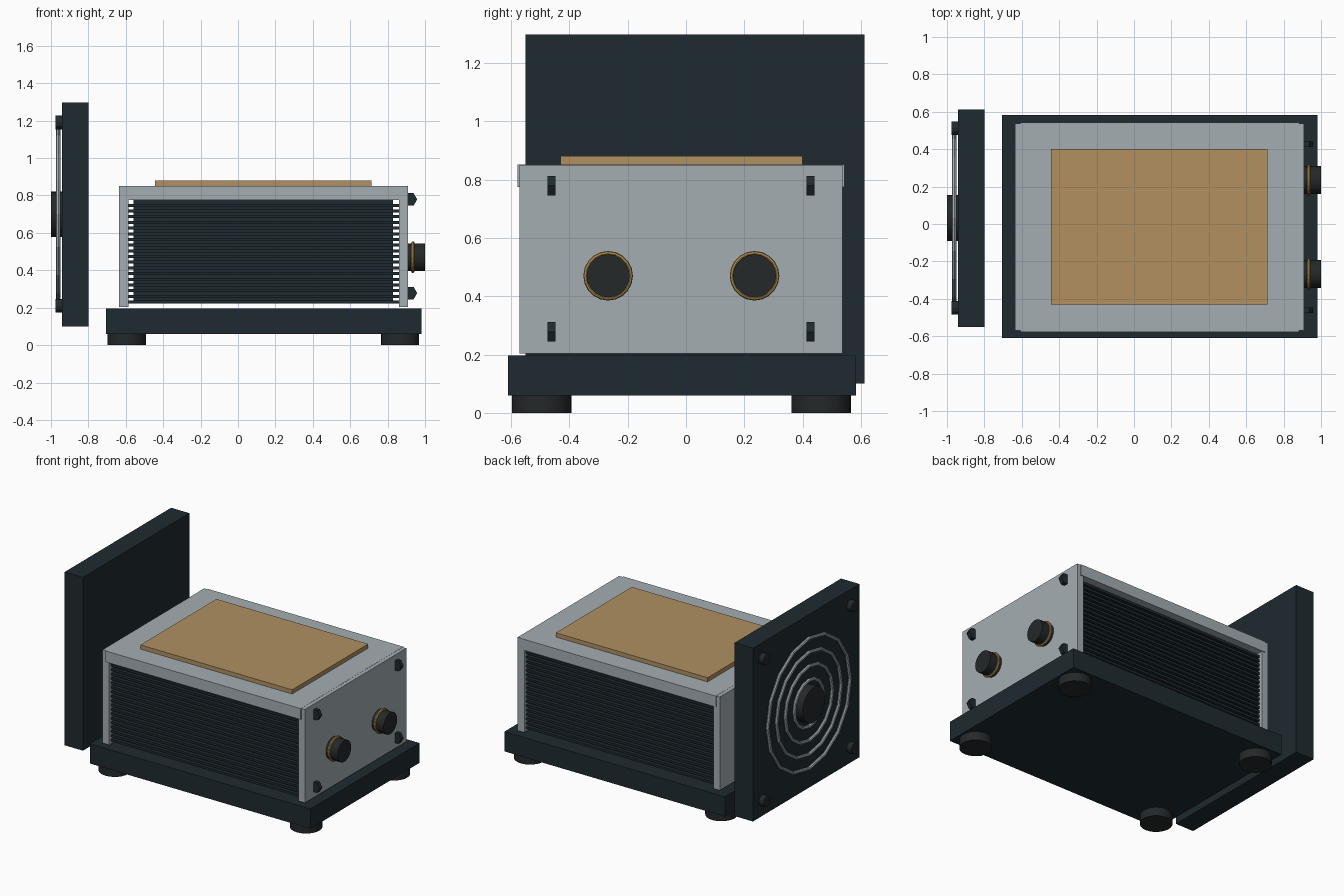
import bpy
from math import pi, radians

if "Cube" in bpy.data.objects:
    bpy.data.objects.remove(bpy.data.objects["Cube"])


def material(name, rgb):
    m = bpy.data.materials.new(name)
    m.diffuse_color = (*rgb, 1)
    m.use_nodes = True
    m.node_tree.nodes["Principled BSDF"].inputs["Base Color"].default_value = m.diffuse_color
    return m


DARK = material("dark_blue_metal", (0.013, 0.023, 0.029))
RUBBER = material("black_rubber", (0.018, 0.021, 0.022))
STEEL = material("pale_steel", (0.37, 0.42, 0.45))
COPPER = material("copper", (0.44, 0.28, 0.12))
BRASS = material("brass", (0.42, 0.26, 0.07))


def finish(name, mat, smooth=False):
    o = bpy.context.object
    o.name = name
    o.data.materials.append(mat)
    if smooth:
        bpy.ops.object.shade_smooth_by_angle(angle=radians(35))
    return o


def box(name, x, y, z, mat):
    bpy.ops.mesh.primitive_cube_add(
        size=1, location=[(a + b) / 2 for a, b in (x, y, z)])
    o = finish(name, mat)
    o.scale = [b - a for a, b in (x, y, z)]
    bpy.ops.object.transform_apply(location=False, rotation=False)
    return o


def x_cylinder(name, x, y, z, r, sides, mat, smooth=False, spin=0.0):
    bpy.ops.mesh.primitive_cylinder_add(
        vertices=sides, radius=r, depth=x[1] - x[0],
        location=((x[0] + x[1]) / 2, y, z), rotation=(spin, pi / 2, 0))
    # rotate in-plane about the world x axis, after the tilt
    return finish(name, mat, smooth)


def x_ring(name, x, y, z, r, minor, segs, mat):
    bpy.ops.mesh.primitive_torus_add(
        major_radius=r, minor_radius=minor, major_segments=segs,
        minor_segments=8, location=(x, y, z), rotation=(0, pi / 2, 0))
    return finish(name, mat)


# Base slab and feet
box("base", (-0.705, 0.98), (-0.61, 0.583), (0.06, 0.196), DARK)
for x in (-0.595, 0.867):
    for y in (-0.495, 0.463):
        bpy.ops.mesh.primitive_cylinder_add(
            vertices=24, radius=0.102, depth=0.06, location=(x, y, 0.03))
        finish("foot", RUBBER, True)

# Housing: two end plates, a top cap and a contact plate
for name, x in (("left_end_plate", (-0.635, -0.585)),
                ("right_end_plate", (0.86, 0.91))):
    box(name, x, (-0.57, 0.537), (0.204, 0.85), STEEL)
box("top_cap", (-0.608, 0.883), (-0.577, 0.543), (0.775, 0.851), STEEL)
box("contact_plate", (-0.445, 0.715), (-0.43, 0.40), (0.851, 0.88), COPPER)

# Radiator core with a stack of thin fins
box("core", (-0.56, 0.83), (-0.52, 0.486), (0.222, 0.775), DARK)
COUNT = 18
step = (0.77 - 0.222) / COUNT
for i in range(COUNT):
    z = 0.222 + i * step
    box("fin", (-0.587, 0.862), (-0.55, 0.516), (z, z + 0.016), DARK)

# Hex bolts and hose ports on the right end
for y in (-0.461, 0.427):
    for z in (0.278, 0.779):
        x_cylinder("hex_bolt", (0.905, 0.933), y, z, 0.039, 6, DARK, spin=pi / 2)
for y in (-0.267, 0.235):
    x_cylinder("port", (0.905, 1.0), y, 0.47, 0.074, 20, RUBBER, True)
    x_ring("port_ring", 0.935, y, 0.47, 0.076, 0.009, 20, BRASS)

# Fan panel with guard rings, hub and screws on its left face
CY, CZ = 0.032, 0.70
box("fan_panel", (-0.94, -0.80), (-0.55, 0.612), (0.10, 1.297), DARK)
x_cylinder("fan_hub", (-1.0, -0.935), CY, CZ, 0.122, 24, RUBBER, True)
for r in (0.16, 0.257, 0.353, 0.45):
    x_ring("guard_ring", -0.961, CY, CZ, r, 0.012, 16, STEEL)
for y in (CY - 0.48, CY + 0.48):
    for z in (CZ - 0.49, CZ + 0.49):
        x_cylinder("panel_screw", (-0.977, -0.935), y, z, 0.037, 12, RUBBER)
